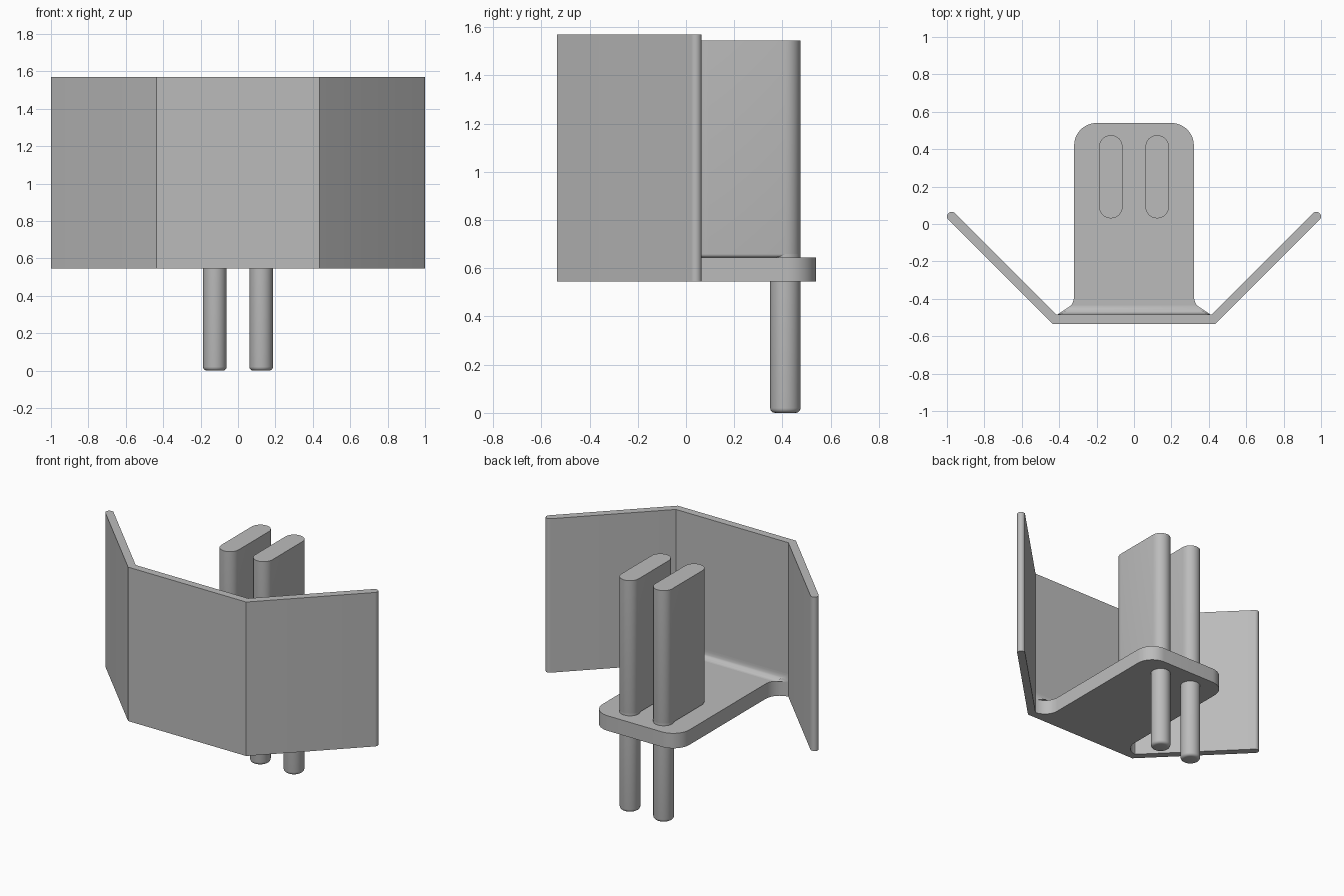
import bpy, bmesh, math

cube = bpy.data.objects.get("Cube")
if cube:
    bpy.data.objects.remove(cube, do_unlink=True)

grey = bpy.data.materials.new("plain grey")
grey.use_nodes = True
grey.diffuse_color = (0.5, 0.5, 0.5, 1)
grey.node_tree.nodes["Principled BSDF"].inputs["Base Color"].default_value = (0.5, 0.5, 0.5, 1)


def arc(cx, cy, r, a0, a1, n=12):
    """Points along an arc, angles in degrees."""
    angles = [math.radians(a0 + (a1 - a0) * i / n) for i in range(n + 1)]
    return [(cx + r * math.cos(a), cy + r * math.sin(a)) for a in angles]


def finish(name, bm):
    bmesh.ops.recalc_face_normals(bm, faces=bm.faces)
    mesh = bpy.data.meshes.new(name)
    bm.to_mesh(mesh)
    bm.free()
    mesh.materials.append(grey)
    obj = bpy.data.objects.new(name, mesh)
    bpy.context.collection.objects.link(obj)
    bpy.ops.object.select_all(action='DESELECT')
    obj.select_set(True)
    bpy.context.view_layer.objects.active = obj
    bpy.ops.object.shade_smooth_by_angle(angle=math.radians(35))
    return obj


def prism(name, outline, z0, z1, round_bottom=0):
    """Extrude a plan outline upwards, optionally rounding its bottom rim."""
    bm = bmesh.new()
    face = bm.faces.new([bm.verts.new((x, y, z0)) for x, y in outline])
    top = bmesh.ops.extrude_face_region(bm, geom=[face], use_keep_orig=True)["geom"]
    for v in top:
        if isinstance(v, bmesh.types.BMVert):
            v.co.z = z1
    if round_bottom:
        rim = [e for e in bm.edges if all(abs(v.co.z - z0) < 1e-5 for v in e.verts)]
        bmesh.ops.bevel(bm, geom=rim, offset=round_bottom, segments=4,
                        profile=0.5, affect='EDGES')
    return finish(name, bm)


def mirrored(half):
    """Complete an outline that runs along the +x side."""
    return half + [(-x, y) for x, y in reversed(half)]


Z_BASE, Z_PLATE = 0.545, 0.645

# Folded wall with rounded free ends
prism("folded_wall",
      mirrored([(0.435, -0.535)] + arc(0.975, 0.04, 0.025, -45, 135) + [(0.414, -0.485)]),
      Z_BASE, 1.57)

# Base plate: flared where it meets the wall, rounded at the back
FLARE_X, FLARE_Y, FLARE_R = 0.425, -0.38, 0.105
prism("base_plate",
      mirrored(arc(FLARE_X, FLARE_Y, FLARE_R, 270, 180) + arc(0.2, 0.42, 0.12, 0, 90)),
      Z_BASE, Z_PLATE)

# Concave fillet between plate and wall, following the flare
bm = bmesh.new()
R = 0.05
rows = []
for y, z in arc(-0.485 + R, Z_PLATE + R, R, 180, 270, 8):
    w = FLARE_X - math.sqrt(max(0, FLARE_R ** 2 - (y - FLARE_Y) ** 2))
    rows.append([bm.verts.new((s * w, y, z)) for s in (-1, 1)])
corner = [bm.verts.new((s * 0.41, -0.485, Z_PLATE)) for s in (-1, 1)]
for a, b in zip(rows, rows[1:]):
    bm.faces.new((a[0], a[1], b[1], b[0]))
    for s in (0, 1):
        bm.faces.new((a[s], b[s], corner[s]))
bm.faces.new((rows[0][0], rows[0][1], corner[1], corner[0]))
bm.faces.new((rows[-1][0], rows[-1][1], corner[1], corner[0]))
finish("wall_fillet", bm)

# Two upright blades, each with a round pin below the plate
PIN_R, PIN_Y = 0.063, 0.412
for side, x in (("left", 0.124), ("right", -0.124)):
    prism(side + "_blade",
          arc(x, PIN_Y, PIN_R, 0, 180, 16) + arc(x, 0.093, PIN_R, 180, 360, 16),
          Z_PLATE, 1.545, 0.014)
    prism(side + "_pin", arc(x, PIN_Y, PIN_R, 0, 360, 32)[:-1], 0, 0.66, 0.02)
